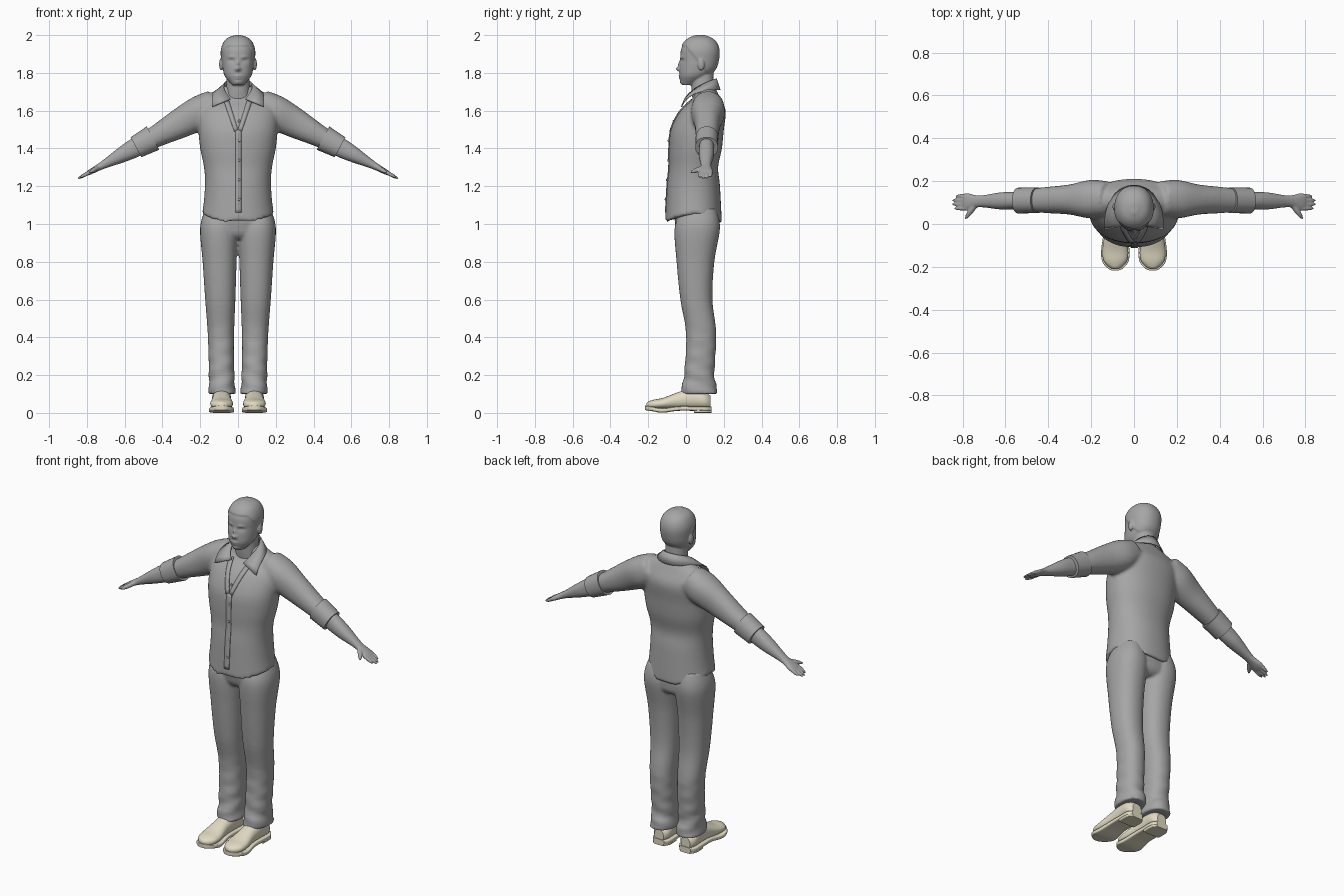
import bpy, bmesh
from math import sin, cos, pi, exp, copysign, radians
from mathutils import Vector

if "Cube" in bpy.data.objects:
    bpy.data.objects.remove(bpy.data.objects["Cube"])

X, Y, Z = Vector((1, 0, 0)), Vector((0, 1, 0)), Vector((0, 0, 1))
ARM = Vector((1, 0, -.54)).normalized()
SIDES = {"left": 1, "right": -1}


def material(name, red, green, blue):
    made = bpy.data.materials.new(name)
    made.use_nodes = True
    made.diffuse_color = (red, green, blue, 1)
    shader = made.node_tree.nodes["Principled BSDF"]
    shader.inputs["Base Color"].default_value = made.diffuse_color
    return made


GREY = material("plain grey", .38, .38, .38)
CREAM = material("cream leather", .76, .71, .55)


def spread(start, stop, count):
    return [start + (stop - start) * i / (count - 1) for i in range(count)]


def smooth_rings(rings, steps):
    """Catmull-Rom interpolation between the given rings."""
    padded = [rings[0], *rings, rings[-1]]
    result = []
    for group in zip(padded, padded[1:], padded[2:], padded[3:]):
        for k in range(steps):
            t = k / steps
            result.append([b + t / 2 * (c - a + t * (2 * a - 5 * b + 4 * c - d + t * (3 * (b - c) + d - a)))
                           for a, b, c, d in zip(*group)])
    return result + [rings[-1]]


def loft(bm, rings, axis=Z, ref=X, side=1, seg=32, steps=4, power=2.2, warp=None):
    """Closed loft through rings of (x, y, z, radius along ref, other radius)."""
    mirror = Vector((side, 1, 1))
    other = axis.cross(ref)
    loops = []
    for x, y, z, wide, deep in smooth_rings(rings, steps):
        loop = []
        for k in range(seg):
            angle = 2 * pi * k / seg
            c, s = cos(angle), sin(angle)
            point = Vector((x, y, z))
            point += ref * wide * copysign(abs(c) ** (2 / power), c)
            point += other * deep * copysign(abs(s) ** (2 / power), s)
            if warp:
                point = warp(point, angle)
            loop.append(bm.verts.new(point * mirror))
        loops.append(loop)
    for low, high in zip(loops, loops[1:]):
        for k in range(seg):
            bm.faces.new((low[k - 1], low[k], high[k], high[k - 1]))
    bm.faces.new(loops[0])
    bm.faces.new(loops[-1])


def tower(bm, rings, **options):
    """Upright loft on the centre line from (z, y, half width, half depth)."""
    loft(bm, [(0, y, z, wide, deep) for z, y, wide, deep in rings], **options)


def on_arm(x):
    """Height of the arm's straight centre line."""
    return 1.59 - .54 * (x - .2)


def limb(bm, rings, side, **options):
    """Loft along the arm from (x, half width, half thickness)."""
    loft(bm, [(x, .12 - .02 * x, on_arm(x), wide, thick) for x, wide, thick in rings],
         ARM, Y, side, **options)


def finger(bm, start, end, radius, axis, ref, side):
    rings = []
    for t in spread(0, 1, 8):
        r = radius * (1.05 - t ** 4)
        rings.append((*Vector(start).lerp(Vector(end), t), r, r))
    loft(bm, rings, axis, ref, side, seg=12, steps=1)


def ball(bm, centre, size):
    made = bmesh.ops.create_uvsphere(bm, u_segments=20, v_segments=12, radius=1)
    for v in made["verts"]:
        v.co = Vector(centre) + v.co * Vector(size)


def finish(name, bm, colour, voxel=None, relax=3):
    """Make the object; with a voxel size its pieces are fused into one skin."""
    bmesh.ops.recalc_face_normals(bm, faces=bm.faces)
    mesh = bpy.data.meshes.new(name)
    bm.to_mesh(mesh)
    bm.free()
    mesh.materials.append(colour)
    ob = bpy.data.objects.new(name, mesh)
    bpy.context.collection.objects.link(ob)
    bpy.ops.object.select_all(action="DESELECT")
    ob.select_set(True)
    bpy.context.view_layer.objects.active = ob
    if voxel:
        fuse = ob.modifiers.new("fuse", "REMESH")
        fuse.mode, fuse.voxel_size, fuse.use_smooth_shade = "VOXEL", voxel, True
        ob.modifiers.new("soften", "SMOOTH").iterations = relax
    else:
        bpy.ops.object.shade_smooth_by_angle(angle=radians(40))
    return ob


def strip(name, first, second, thickness):
    """Cloth strip between two edges."""
    bm = bmesh.new()
    a, b = [[bm.verts.new(p) for p in edge] for edge in (first, second)]
    for quad in zip(a, a[1:], b[1:], b):
        bm.faces.new(quad)
    cloth = finish(name, bm, GREY).modifiers.new("cloth", "SOLIDIFY")
    cloth.thickness, cloth.offset = thickness, 0


# Shirt body and sleeves, with a curved hem notched at the front
def hem(point, angle):
    drop = max(0, (1.12 - point.z) / .12)
    notch = max(0, .05 - 1.6 * abs(point.x)) if point.y < 0 else 0
    return point + Z * drop * (.055 * cos(angle) ** 2 + notch)


bm = bmesh.new()
tower(bm, [(1, .04, .19, .15), (1.2, .04, .175, .14), (1.3, .04, .18, .13), (1.4, .05, .2, .14),
           (1.5, .06, .21, .14), (1.6, .09, .21, .12), (1.67, .11, .18, .07), (1.73, .1, .07, .05)],
      seg=64, warp=hem)
for side in SIDES.values():
    limb(bm, [(.12, .08, .08), (.2, .09, .09), (.3, .07, .08), (.42, .06, .06), (.5, .05, .05)], side)
shirt = finish("shirt", bm, GREY, .01, 4)

for word, side in SIDES.items():
    # Rolled sleeve cuff
    bm = bmesh.new()
    limb(bm, [(.45, .06, .07), (.54, .06, .06)], side, steps=1)
    finish(word + "_sleeve_cuff", bm, GREY)

    # Forearm, palm, fingers and thumb
    bm = bmesh.new()
    limb(bm, [(.48, .04, .05), (.55, .04, .05), (.62, .04, .04), (.72, .027, .02), (.78, .04, .014),
              (.8, .03, .01)], side)
    for k in range(4):
        tip = .855 - .007 * (k - 1.3) ** 2
        y = .073 + .019 * k
        finger(bm, (.78, y, on_arm(.78)), (tip, y, on_arm(tip)), .01, ARM, Y, side)
    finger(bm, (.74, .09, on_arm(.74)), (.79, .02, on_arm(.79)), .013, Vector((.6, -.8, 0)), Z, side)
    finish(word + "_arm_and_hand", bm, GREY, .0045, 2)


# Trousers, with soft folds gathering towards the cuffs
def folds(point, angle):
    low = max(0, min(1, (.5 - point.z) / .3))
    outward = Vector((cos(angle), sin(angle), 0))
    return point + outward * .003 * low * sin(70 * point.z + 2 * angle)


LEG = [(1.08, .07, .07, .09), (.98, .06, .1, .12), (.8, .05, .09, .1), (.6, .055, .08, .085),
       (.42, .08, .07, .08), (.2, .07, .067, .08), (.15, .07, .07, .09), (.1, .07, .07, .1)]
bm = bmesh.new()
tower(bm, [(.92, .06, .09, .08), (.96, .06, .18, .11), (1.1, .05, .17, .12)])
for side in SIDES.values():
    loft(bm, [(.083 + .018 * z, y, z, wide, deep) for z, y, wide, deep in LEG],
         side=side, steps=6, warp=folds)
finish("trousers", bm, GREY, .008)

# Shoes from one outline of (y, half width, top); soles and heels follow it
OUTLINE = [(.13, .03, .09), (.1, .05, .11), (.04, .05, .13), (-.04, .05, .11), (-.12, .06, .08),
           (-.17, .055, .07), (-.2, .03, .06), (-.21, .01, .05)]
sole, heel = [], []
for y, wide, top in OUTLINE:
    arch = .01 if y > -.05 else 0
    toe = max(0, -.12 - y) * .15
    sole.append((.087, y * 1.03, .013 + arch + toe, wide + .006, .012))
    if y > 0:
        heel.append((.087, y * 1.03, .01, wide + .004, .01))
for word, side in SIDES.items():
    bm = bmesh.new()
    loft(bm, [(.087, y, top / 2 + .01, wide, top / 2 - .01) for y, wide, top in OUTLINE], -Y, X, side)
    finish(word + "_shoe", bm, CREAM)
    bm = bmesh.new()
    for part in (sole, heel):
        loft(bm, part, -Y, X, side, power=6)
    finish(word + "_sole", bm, CREAM)

# Head: skull with sculpted face, raised cropped hair, ears and neck
FACE = {  # x, z, width, height, push along y
    "nose tip": (0, 1.82, .014, .01, -.02),
    "nose bridge": (0, 1.845, .008, .02, -.011),
    "eye socket": (.036, 1.863, .016, .01, .01),
    "eyelid": (.036, 1.86, .01, .005, -.006),
    "brow": (.034, 1.884, .02, .007, -.005),
    "upper lip": (0, 1.784, .02, .005, -.008),
    "lower lip": (0, 1.771, .018, .005, -.007),
    "chin": (0, 1.75, .02, .01, -.008),
}


def sculpt(point, angle):
    shaped = point.copy()
    if point.y < .05:
        for x, z, width, height, push in FACE.values():
            across, up = (abs(point.x) - x) / width, (point.z - z) / height
            shaped.y += push * exp(-across ** 2 - up ** 2)
    hairline = 1.945 - 1.3 * max(0, point.y)
    if point.z > hairline:
        shaped += Vector((cos(angle), sin(angle), 0)) * .005
    return shaped


bm = bmesh.new()
tower(bm, [(1.735, .01, .03, .03), (1.78, .04, .068, .073), (1.82, .06, .08, .094), (1.87, .07, .085, .1),
           (1.92, .073, .086, .1), (1.96, .075, .073, .084), (1.985, .075, .05, .057), (2, .075, .01, .02)],
      seg=80, steps=10, warp=sculpt)
tower(bm, [(1.62, .1, .08, .06), (1.7, .09, .064, .06), (1.82, .085, .058, .06)])
for side in SIDES.values():
    ball(bm, (side * .09, .08, 1.845), (.01, .018, .032))
finish("head", bm, GREY, .0045, 2)

# Open collar sweeping round the neck to two front points
inner, outer = [], []
for t in spread(-1, 1, 25):
    turn = 2.6 * t
    inner.append((.075 * sin(turn), .07 + .09 * cos(turn), 1.77 - .11 * t ** 2))
    outer.append((.11 * sin(turn) + .08 * t ** 3, .07 + .11 * cos(turn), 1.71 - .09 * t ** 4))
strip("collar", inner, outer, .006)

# Button band, neckline edges and buttons laid on the shirt front
bpy.context.view_layer.update()
cloth_surface = shirt.evaluated_get(bpy.context.evaluated_depsgraph_get())


def on_shirt(x, z, lift=.002):
    hit, point, normal, face = cloth_surface.ray_cast(Vector((x, -1, z)), Y)
    return (x, point.y - lift, z)


heights = spread(1.06, 1.5, 23)
strip("button_band", [on_shirt(-.014, z) for z in heights], [on_shirt(.018, z) for z in heights], .005)
for word, side in SIDES.items():
    rise = spread(0, 1, 9)
    strip(word + "_neckline", [on_shirt(side * .05 * t, 1.5 + .16 * t) for t in rise],
          [on_shirt(side * (.02 + .055 * t), 1.49 + .16 * t) for t in rise], .008)
bm = bmesh.new()
for z in spread(1.13, 1.545, 5):
    ball(bm, on_shirt(.006, z, .005), (.007, .004, .007))
finish("buttons", bm, GREY)
